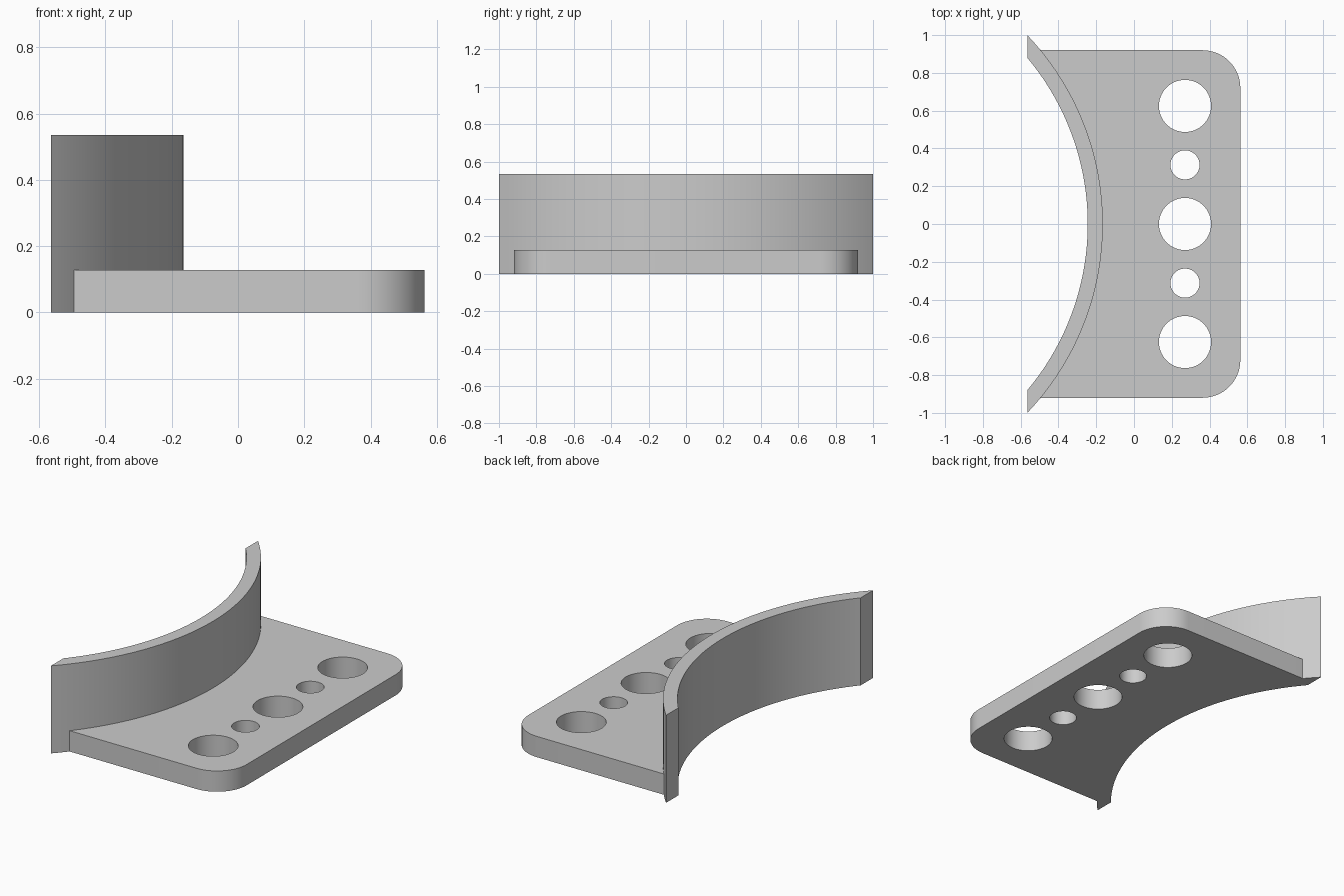
import bpy
import bmesh
from math import sin, cos, asin, acos, pi, radians

if "Cube" in bpy.data.objects:
    bpy.data.objects.remove(bpy.data.objects["Cube"], do_unlink=True)

ARC_X = -1.615          # centre of the curved wall
OUTER, INNER = 1.45, 1.37
END_X = -0.565          # flat cut at the wall ends
RIGHT_X, HALF_Y, CORNER = 0.563, 0.92, 0.2
HOLE_X = 0.27

grey = bpy.data.materials.new("light grey")
grey.use_nodes = True
grey.diffuse_color = (0.6, 0.6, 0.6, 1)
grey.node_tree.nodes["Principled BSDF"].inputs["Base Color"].default_value = (0.6, 0.6, 0.6, 1)


def arc(cx, cy, r, start, end, steps):
    """Points along an arc, both ends included."""
    angles = [start + (end - start) * i / steps for i in range(steps + 1)]
    return [(cx + r * cos(a), cy + r * sin(a)) for a in angles]


def extruded(name, outlines, height):
    """Solid from closed outlines; inner outlines become holes."""
    curve = bpy.data.curves.new(name, "CURVE")
    curve.dimensions = "2D"
    curve.fill_mode = "BOTH"
    curve.extrude = height / 2
    for points in outlines:
        spline = curve.splines.new("POLY")
        spline.points.add(len(points) - 1)
        for point, (x, y) in zip(spline.points, points):
            point.co = (x, y, 0, 1)
        spline.use_cyclic_u = True
    helper = bpy.data.objects.new(name + " outline", curve)
    bpy.context.collection.objects.link(helper)
    graph = bpy.context.evaluated_depsgraph_get()
    mesh = bpy.data.meshes.new_from_object(helper.evaluated_get(graph))
    bpy.data.objects.remove(helper, do_unlink=True)

    bm = bmesh.new()
    bm.from_mesh(mesh)
    bmesh.ops.remove_doubles(bm, verts=bm.verts, dist=0.0001)
    bmesh.ops.translate(bm, verts=bm.verts, vec=(0, 0, height / 2))
    bmesh.ops.recalc_face_normals(bm, faces=bm.faces)
    bm.to_mesh(mesh)
    bm.free()

    mesh.name = name
    mesh.materials.clear()
    mesh.materials.append(grey)
    obj = bpy.data.objects.new(name, mesh)
    bpy.context.collection.objects.link(obj)
    bpy.ops.object.select_all(action="DESELECT")
    obj.select_set(True)
    bpy.context.view_layer.objects.active = obj
    bpy.ops.object.shade_smooth_by_angle(angle=radians(30))
    return obj


# Curved wall, cut flat at both ends
outer_end = acos((END_X - ARC_X) / OUTER)
inner_end = acos((END_X - ARC_X) / INNER)
extruded("curved_wall", [
    arc(ARC_X, 0, OUTER, -outer_end, outer_end, 64)
    + arc(ARC_X, 0, INNER, inner_end, -inner_end, 64)], 0.535)

# Base plate: two rounded corners, curved edge set slightly into the wall
seat = OUTER - 0.01
seat_end = asin(HALF_Y / seat)
cx, cy = RIGHT_X - CORNER, HALF_Y - CORNER
outline = (arc(cx, -cy, CORNER, -pi / 2, 0, 16)
           + arc(cx, cy, CORNER, 0, pi / 2, 16)
           + arc(ARC_X, 0, seat, seat_end, -seat_end, 64))

# Row of large and small through holes
holes = [arc(HOLE_X, y, r, 0, 2 * pi, 64)[:-1]
         for y, r in ((-0.625, 0.138), (-0.313, 0.077), (0, 0.138),
                      (0.313, 0.077), (0.625, 0.138))]
extruded("base_plate", [outline] + holes, 0.127)
